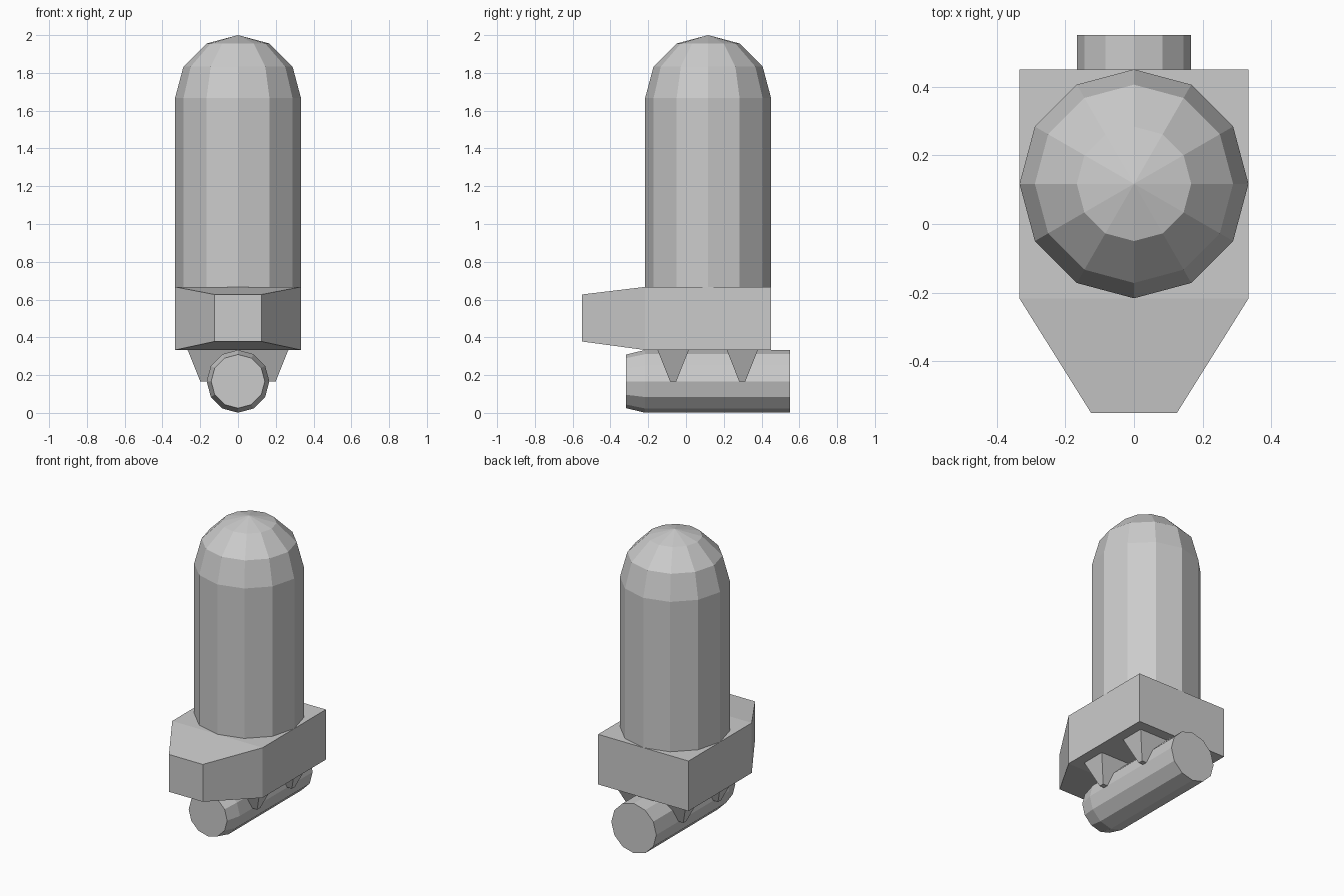
import bpy, bmesh
from math import sin, cos, pi, radians

if "Cube" in bpy.data.objects:
    bpy.data.objects.remove(bpy.data.objects["Cube"])


def loft(name, rings):
    """Skin a closed flat-shaded solid through matching rings of points."""
    bm = bmesh.new()
    loops = [[bm.verts.new(p) for p in ring] for ring in rings]
    n = len(loops[0])
    for a, b in zip(loops, loops[1:]):
        for i in range(n):
            j = (i + 1) % n
            bm.faces.new((a[i], a[j], b[j], b[i]))
    bm.faces.new(loops[0])
    bm.faces.new(loops[-1])
    bmesh.ops.remove_doubles(bm, verts=bm.verts, dist=1e-5)
    bmesh.ops.recalc_face_normals(bm, faces=bm.faces)
    mesh = bpy.data.meshes.new(name)
    bm.to_mesh(mesh)
    bm.free()
    obj = bpy.data.objects.new(name, mesh)
    bpy.context.collection.objects.link(obj)
    return obj


def circle(r, n=12):
    return [(r * cos(2 * pi * i / n), r * sin(2 * pi * i / n)) for i in range(n)]


def rect_z(hx, y, hy, z):
    return [(-hx, y - hy, z), (hx, y - hy, z), (hx, y + hy, z), (-hx, y + hy, z)]


def rect_y(hx, y, z0, z1):
    return [(-hx, y, z0), (hx, y, z0), (hx, y, z1), (-hx, y, z1)]


R, CY = 1 / 3, 0.117

# Upright canister with a domed top
profile = [(R, 0.667)] + [(R * cos(radians(a)), 1.667 + R * sin(radians(a))) for a in (0, 30, 60)]
profile.append((1e-7, 2.0))
loft("domed_canister", [[(x, y + CY, z) for x, y in circle(r)] for r, z in profile])

# Base block with a tapered nose
loft("base_block", [rect_y(0.125, -0.55, 0.378, 0.627),
                    rect_y(R, -0.217, 0.333, 0.667),
                    rect_y(R, 0.45, 0.333, 0.667)])

# Horizontal tube under the block, chamfered at the front
loft("lower_tube", [[(x, y, z + 0.167) for x, z in circle(r)]
                    for r, y in ((0.142, -0.317), (0.166, -0.217), (0.166, 0.55))])

# Two tapered brackets holding the tube
for name, y in (("front_bracket", -0.068), ("rear_bracket", 0.298)):
    loft(name, [rect_z(0.2, y, 0.0165, 0.167), rect_z(0.267, y, 0.083, 0.334)])
